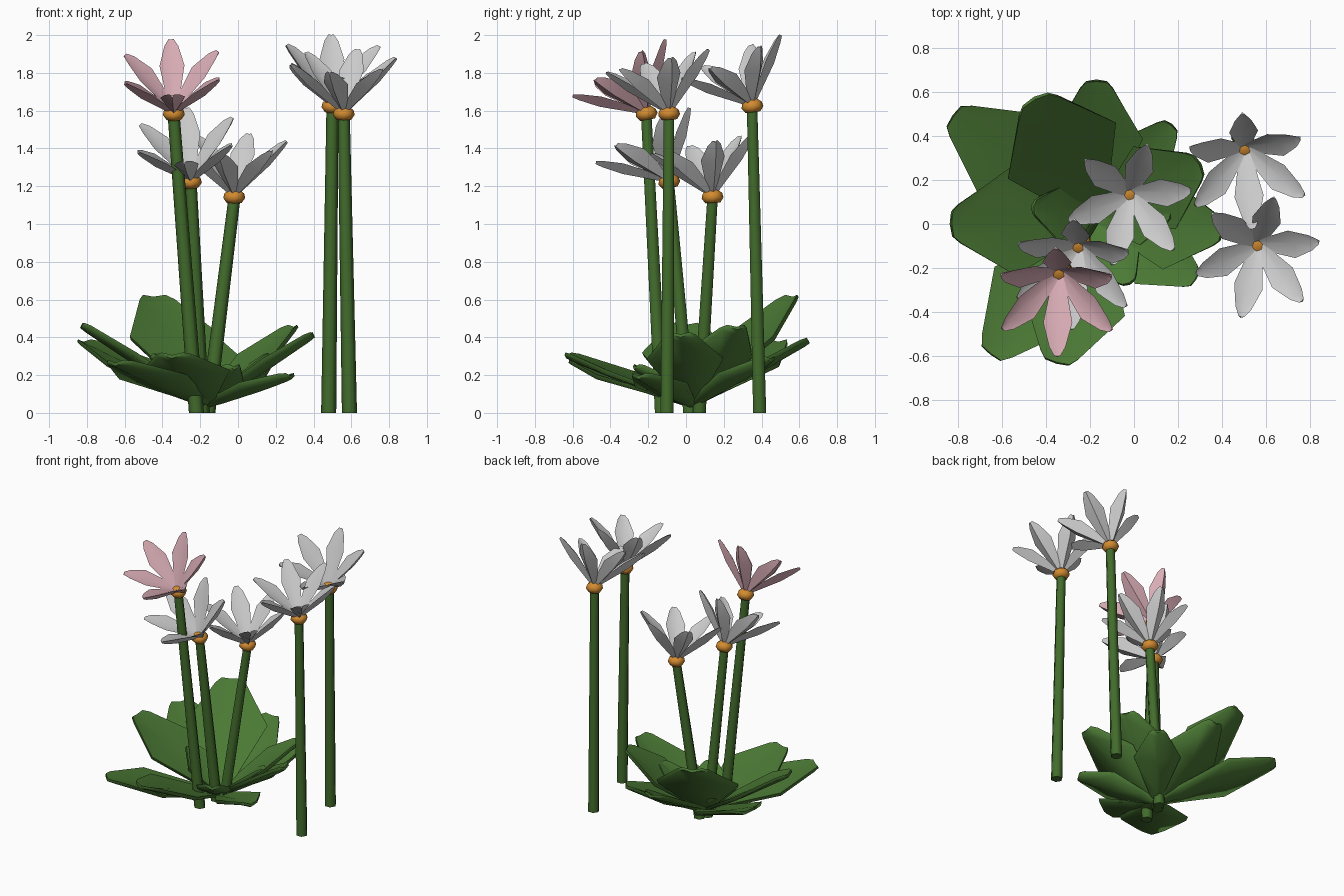
import bpy, bmesh, math
from mathutils import Vector

if "Cube" in bpy.data.objects:
    bpy.data.objects.remove(bpy.data.objects["Cube"])

Z = Vector((0, 0, 1))


def material(name, rgb):
    m = bpy.data.materials.new(name)
    m.diffuse_color = (*rgb, 1)
    m.use_nodes = True
    m.node_tree.nodes["Principled BSDF"].inputs["Base Color"].default_value = m.diffuse_color
    return m


GREEN = material("leaf_green", (0.07, 0.19, 0.035))
STEM = material("stem_green", (0.055, 0.15, 0.025))
ORANGE = material("orange", (0.65, 0.26, 0.03))
PINK = material("pink", (0.70, 0.42, 0.47))


def finish(bm, name, mat=None):
    """Soft shading with sharp outer edges, then make the object."""
    bmesh.ops.recalc_face_normals(bm, faces=bm.faces[:])
    for f in bm.faces:
        f.smooth = True
    for e in bm.edges:
        e.smooth = e.calc_face_angle(0) < math.radians(65)
    me = bpy.data.meshes.new(name)
    bm.to_mesh(me)
    bm.free()
    ob = bpy.data.objects.new(name, me)
    bpy.context.collection.objects.link(ob)
    if mat:
        me.materials.append(mat)


def loft(bm, rings):
    """Skin a list of point rings and cap both ends."""
    loops = [[bm.verts.new(p) for p in r] for r in rings]
    n = len(loops[0])
    for a, b in zip(loops, loops[1:]):
        for i in range(n):
            j = (i + 1) % n
            bm.faces.new((a[i], a[j], b[j], b[i]))
    bm.faces.new(loops[0][::-1])
    bm.faces.new(loops[-1])


def ring(centre, axis, r, n=6):
    q = Z.rotation_difference(axis)
    return [centre + q @ Vector((r * math.cos(k * math.tau / n), r * math.sin(k * math.tau / n), 0))
            for k in range(n)]


def blade(bm, base, d, side, stations, section):
    """Blade along d; stations are (distance, half width, thickness scale)."""
    n = side.cross(d)
    loft(bm, [[base + d * t + side * (u * w) + n * (v * th) for u, v in section]
              for t, w, th in stations])


# Petal: cupped, ridged section, blunt tip
PETAL = [(0.02, 0.024, 0.5), (0.25, 0.066, 1), (0.36, 0.037, 0.6), (0.40, 0.014, 0.3)]
PETAL_SEC = [(-1, -0.028), (0, 0.024), (1, -0.028), (0, -0.010)]
# Leaf: thin angular paddle, folded along the midrib
LEAF = [(0, 0.05, 0.5), (0.2, 0.14, 0.8), (0.6, 0.33, 1), (0.95, 0.125, 0.8), (1, 0.08, 0.6)]
LEAF_SEC = [(-1, -0.035), (0, -0.012), (1, -0.035), (0.95, -0.008), (0, 0.02), (-0.95, -0.008)]

# Flowers: stem foot, head, axis lean (x, y), petal phase, petal material
flowers = [
    ((-0.22, -0.13), (-0.34, -0.21, 1.59), (-0.04, -0.52), 30, PINK),
    ((-0.19, 0.02), (-0.25, -0.09, 1.23), (-0.10, -0.50), 27, None),
    ((-0.16, 0.07), (-0.02, 0.14, 1.15), (0.00, -0.19), 14, None),
    ((0.48, 0.39), (0.50, 0.35, 1.63), (0.05, -0.40), -25, None),
    ((0.59, -0.10), (0.56, -0.09, 1.59), (0.00, -0.22), 15, None),
]
OPEN = math.radians(46)
for i, (foot, head, lean, phase, mat) in enumerate(flowers, 1):
    foot, head = Vector((*foot, 0)), Vector(head)
    axis = Vector((*lean, math.sqrt(1 - lean[0] ** 2 - lean[1] ** 2)))
    q = Z.rotation_difference(axis)

    # stem
    bm = bmesh.new()
    loft(bm, [ring(foot, Z, 0.04), ring(head - Z * 0.02, Z, 0.032)])
    finish(bm, f"stem_{i}", STEM)

    # orange flower heart
    bm = bmesh.new()
    up = (axis + Z * 2).normalized()
    loft(bm, [ring(head + up * h, up, r, 8)
              for h, r in ((-0.038, 0.040), (-0.012, 0.058), (0.012, 0.052), (0.03, 0.03))])
    finish(bm, f"flower_heart_{i}", ORANGE)

    # six petals
    bm = bmesh.new()
    for k in range(6):
        a = math.radians(phase + 60 * k)
        d = Vector((math.cos(a) * math.sin(OPEN), math.sin(a) * math.sin(OPEN), math.cos(OPEN)))
        blade(bm, head, q @ d, q @ Vector((-math.sin(a), math.cos(a), 0)), PETAL, PETAL_SEC)
    finish(bm, f"petals_{i}", mat)

# Leaves: tip position and width factor
root = Vector((-0.17, 0.03, 0.035))
leaves = [
    ((-0.82, 0.49, 0.37), 0.85), ((-0.45, 0.57, 0.61), 1.0), ((-0.17, 0.65, 0.38), 0.9),
    ((0.17, 0.45, 0.28), 0.8), ((0.30, 0.27, 0.45), 0.95), ((0.40, -0.03, 0.41), 0.9),
    ((0.28, -0.25, 0.19), 0.9), ((-0.35, -0.63, 0.30), 1.0), ((-0.65, -0.59, 0.26), 0.85),
    ((-0.83, 0.0, 0.46), 0.95), ((-0.46, 0.08, 0.30), 1.0), ((0.17, 0.06, 0.30), 1.0),
    ((-0.02, -0.27, 0.24), 1.0),
]
for i, (tip, wf) in enumerate(leaves, 1):
    d = Vector(tip) - root
    L = d.length
    d.normalize()
    bm = bmesh.new()
    blade(bm, root, d, Z.cross(d).normalized(),
          [(t * L, w * L * wf, th) for t, w, th in LEAF], LEAF_SEC)
    finish(bm, f"leaf_{i}", GREEN)
